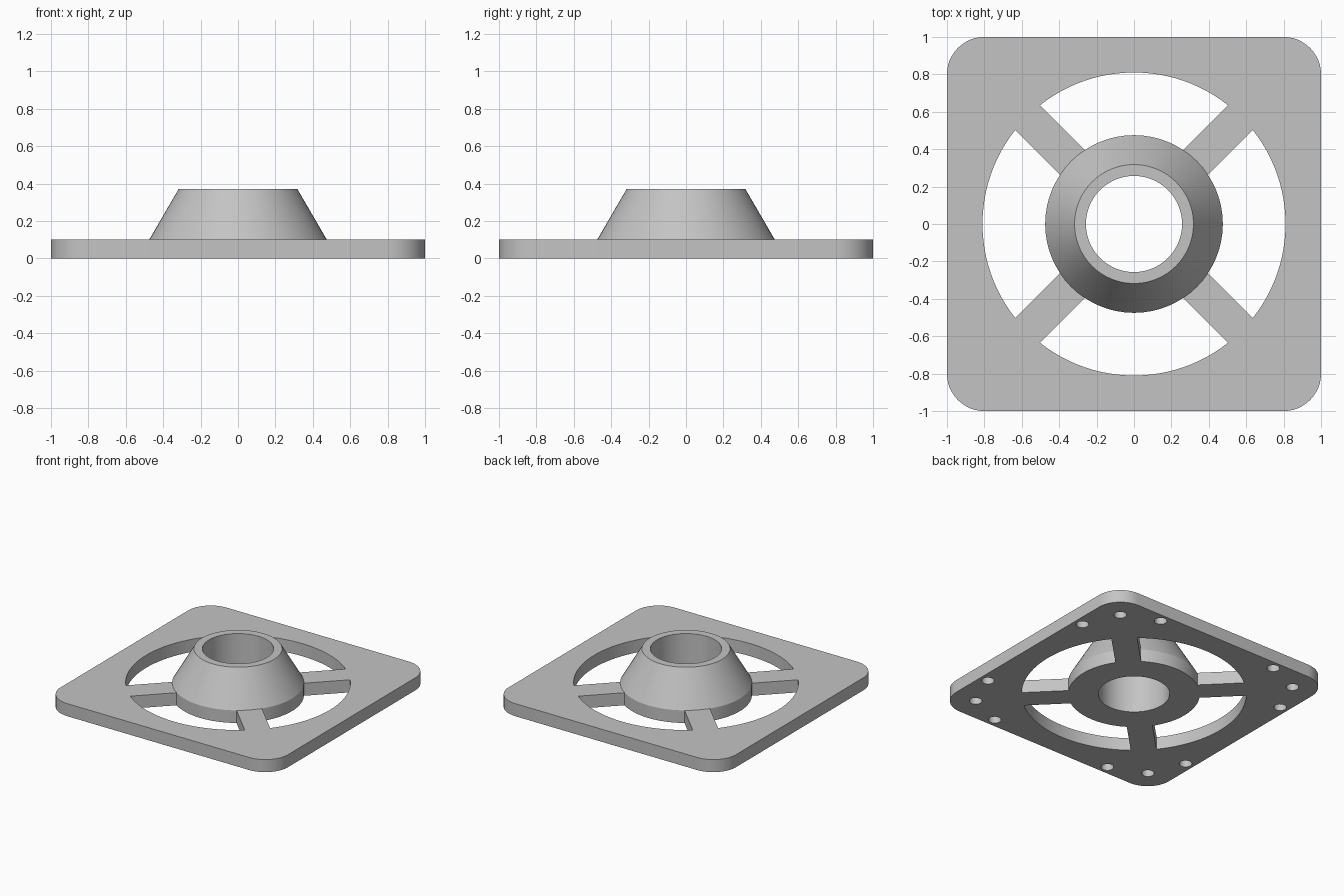
import bpy, bmesh
from math import asin, sin, cos, pi, radians, atan2, hypot

THICK, HUB_R, RIM_R, BORE_R = 0.10, 0.475, 0.81, 0.257
TOP_R, TOP_Z, SPOKE_HALF = 0.318, 0.37, 0.093
SEGMENTS = 64

cube = bpy.data.objects.get("Cube")
if cube:
    bpy.data.objects.remove(cube, do_unlink=True)

grey = bpy.data.materials.new("plain grey")
grey.use_nodes = True
colour = (0.55, 0.55, 0.55, 1)
grey.diffuse_color = colour
grey.node_tree.nodes["Principled BSDF"].inputs["Base Color"].default_value = colour


def make_object(name, bm):
    bmesh.ops.recalc_face_normals(bm, faces=bm.faces)
    mesh = bpy.data.meshes.new(name)
    bm.to_mesh(mesh)
    bm.free()
    mesh.materials.append(grey)
    obj = bpy.data.objects.new(name, mesh)
    bpy.context.collection.objects.link(obj)
    return obj


def prism(bm, points, z0, z1):
    """Extrude a flat outline between two heights."""
    low = [bm.verts.new((x, y, z0)) for x, y in points]
    high = [bm.verts.new((x, y, z1)) for x, y in points]
    bm.faces.new(low[::-1])
    bm.faces.new(high)
    for i in range(len(points)):
        j = (i + 1) % len(points)
        bm.faces.new((low[i], low[j], high[j], high[i]))


def arc(radius, start, end, steps, cx=0, cy=0):
    return [(cx + radius * cos(start + (end - start) * i / steps),
             cy + radius * sin(start + (end - start) * i / steps))
            for i in range(steps + 1)]


def circle(radius, steps, cx=0, cy=0):
    return arc(radius, 0, 2 * pi, steps, cx, cy)[:-1]


def smooth(obj):
    bpy.ops.object.select_all(action='DESELECT')
    obj.select_set(True)
    bpy.context.view_layer.objects.active = obj
    bpy.ops.object.shade_smooth_by_angle(angle=radians(30))


# Square base plate with rounded corners
bm = bmesh.new()
outline = []
for k in range(4):
    a = k * pi / 2
    sx, sy = (1, -1, -1, 1)[k], (1, 1, -1, -1)[k]
    outline += arc(0.2, a, a + pi / 2, 12, 0.8 * sx, 0.8 * sy)
prism(bm, outline, 0, THICK)
plate = make_object("base_plate", bm)

# Cutters: bore, four windows between diagonal spokes, blind screw holes
bm = bmesh.new()
prism(bm, circle(BORE_R, SEGMENTS), -0.1, 0.2)
outer_gap = asin(SPOKE_HALF / RIM_R)
inner_gap = asin(SPOKE_HALF / HUB_R)
corner_holes = [(0.81, 0.81), (0.93, 0.53), (0.53, 0.93)]
for k in range(4):
    a = k * pi / 2
    window = arc(RIM_R, a - pi / 4 + outer_gap, a + pi / 4 - outer_gap, 24)
    window += arc(HUB_R, a + pi / 4 - inner_gap, a - pi / 4 + inner_gap, 12)
    prism(bm, window, -0.1, 0.2)
    for x, y in corner_holes:
        r, t = hypot(x, y), atan2(y, x) + a
        prism(bm, circle(0.046, 24, r * cos(t), r * sin(t)), -0.1, 0.07)
cutter = make_object("plate_cutter", bm)
cutter.hide_render = True

cut = plate.modifiers.new("openings", 'BOOLEAN')
cut.operation = 'DIFFERENCE'
cut.solver = 'EXACT'
cut.object = cutter
bpy.context.view_layer.objects.active = plate
bpy.ops.object.modifier_apply(modifier=cut.name)
bpy.data.objects.remove(cutter, do_unlink=True)
smooth(plate)

# Conical hub with a straight bore, standing on the plate
bm = bmesh.new()
profile = [(HUB_R, THICK), (TOP_R, TOP_Z), (BORE_R, TOP_Z), (BORE_R, THICK)]
rings = [[bm.verts.new((x, y, z)) for x, y in circle(r, SEGMENTS)] for r, z in profile]
for lower, upper in zip(rings, rings[1:]):
    for i in range(SEGMENTS):
        j = (i + 1) % SEGMENTS
        bm.faces.new((lower[i], lower[j], upper[j], upper[i]))
hub = make_object("conical_hub", bm)
smooth(hub)
